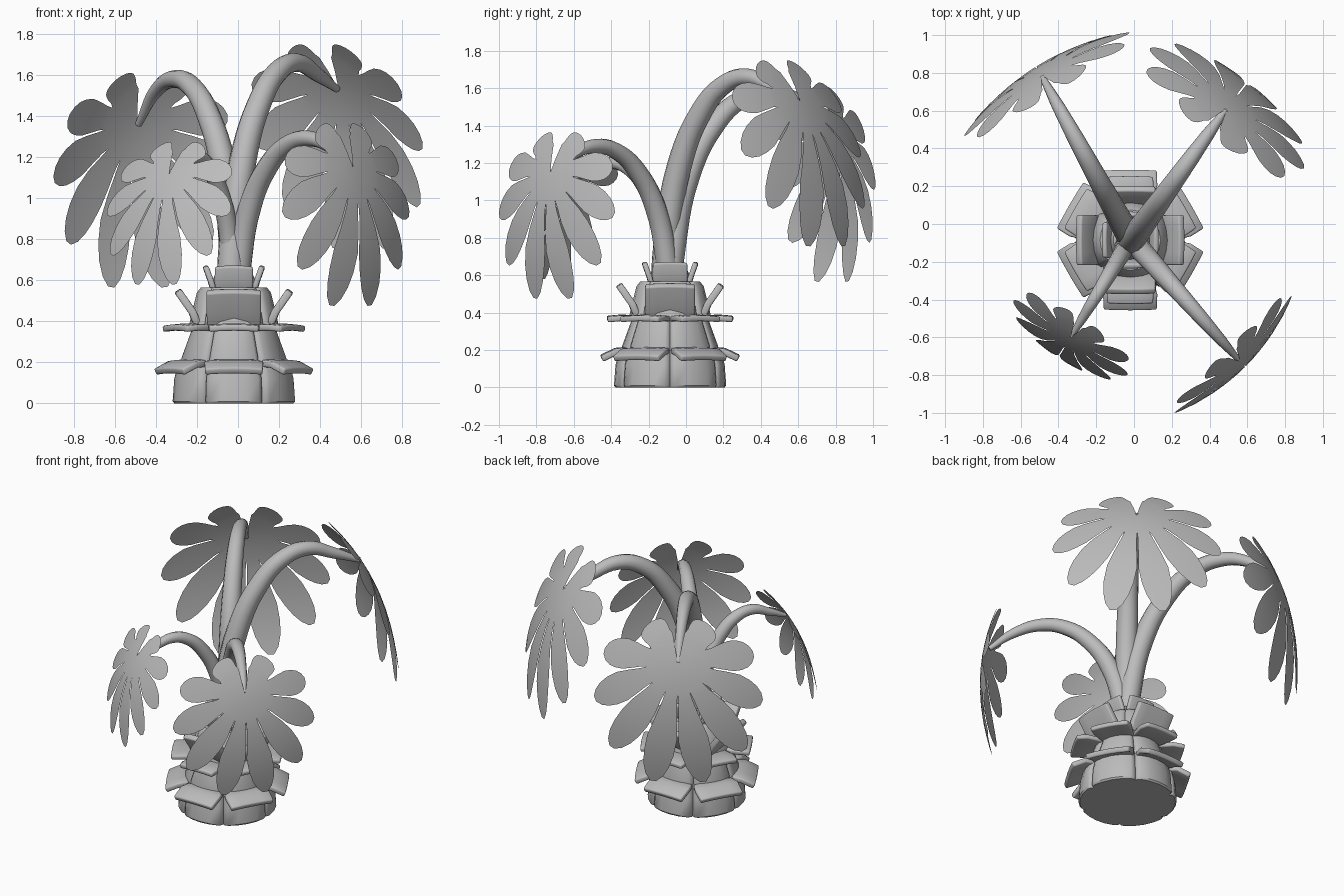
import bpy, bmesh, math
from mathutils import Vector

cube = bpy.data.objects.get("Cube")
if cube:
    bpy.data.objects.remove(cube)

GREY = 0.5
mat = bpy.data.materials.new("plain_grey")
mat.use_nodes = True
mat.diffuse_color = (GREY, GREY, GREY, 1)
mat.node_tree.nodes["Principled BSDF"].inputs["Base Color"].default_value = (GREY, GREY, GREY, 1)

AXIS = Vector((-0.02, -0.085, 0))  # trunk centre line


def finish(name, bm, sharp=40, modifiers=()):
    bmesh.ops.recalc_face_normals(bm, faces=bm.faces)
    mesh = bpy.data.meshes.new(name)
    bm.to_mesh(mesh)
    bm.free()
    mesh.materials.append(mat)
    obj = bpy.data.objects.new(name, mesh)
    bpy.context.collection.objects.link(obj)
    for kind, settings in modifiers:
        mod = obj.modifiers.new(kind.title(), kind)
        for key, value in settings.items():
            setattr(mod, key, value)
    smooth(obj, sharp)


def smooth(obj, sharp):
    bpy.ops.object.select_all(action="DESELECT")
    obj.select_set(True)
    bpy.context.view_layer.objects.active = obj
    bpy.ops.object.shade_smooth_by_angle(angle=math.radians(sharp))


def grid_faces(bm, rows, closed=False):
    for a, b in zip(rows, rows[1:]):
        for i in range(len(a) if closed else len(a) - 1):
            j = (i + 1) % len(a)
            bm.faces.new((a[i], a[j], b[j], b[i]))


def trunk_ring(name, panels, turn, profile):
    """Lathed tier whose wall dips into a groove between neighbouring panels."""
    bm = bmesh.new()
    steps = [0.0, 0.03, 0.1, 0.3, 0.5, 0.7, 0.9, 0.97]
    dips = [0.92, 0.97, 1, 1, 1, 1, 1, 0.97]
    rows = []
    for r, z in profile:
        row = []
        for p in range(panels):
            for s, d in zip(steps, dips):
                a = math.radians(turn) + (p + s - 0.5) * math.tau / panels
                row.append(bm.verts.new(AXIS + Vector((r * d * math.cos(a), r * d * math.sin(a), z))))
        rows.append(row)
    grid_faces(bm, rows, True)
    bm.faces.new(rows[0])
    bm.faces.new(rows[-1])
    finish(name, bm)


def husk(name, angle, path, thick):
    """Bevelled plate that follows a (radius, height, half width) path."""
    bm = bmesh.new()
    out = Vector((math.cos(angle), math.sin(angle), 0))
    side = Vector((-out.y, out.x, 0))
    rows = []
    for r, z, w in path:
        rows.append([bm.verts.new(AXIS + out * (r - 0.004 * k * k) + side * w * k + Vector((0, 0, z - 0.006 * k * k)))
                     for k in (-1, -0.5, 0, 0.5, 1)])
    grid_faces(bm, rows)
    finish(name, bm, 50, [("SOLIDIFY", dict(thickness=thick, offset=0)),
                          ("BEVEL", dict(width=0.009, segments=2, limit_method="ANGLE"))])


# Trunk: tiers of body and flaring husks
TIERS = [
    ("lower", 6, 30, [(0.292, 0), (0.3, 0.01), (0.292, 0.12), (0.272, 0.2)],
     [(0.23, 0.2, 0.125), (0.29, 0.195, 0.143), (0.368, 0.158, 0.14)], 0.034),
    ("middle", 6, 30, [(0.255, 0.19), (0.257, 0.22), (0.213, 0.34), (0.2, 0.38)],
     [(0.17, 0.372, 0.1), (0.27, 0.374, 0.125), (0.338, 0.368, 0.12)], 0.03),
    ("upper", 4, 0, [(0.22, 0.37), (0.21, 0.42), (0.18, 0.54), (0.16, 0.565)],
     [(0.18, 0.39, 0.13), (0.205, 0.45, 0.133), (0.275, 0.55, 0.133)], 0.038),
    ("crown", 4, 0, [(0.12, 0.55), (0.115, 0.58), (0.09, 0.63)],
     [(0.1, 0.55, 0.09), (0.115, 0.6, 0.094), (0.14, 0.67, 0.092)], 0.028),
]
for label, count, turn, body, path, thick in TIERS:
    trunk_ring(label + "_trunk", count, turn, body)
    for i in range(count):
        husk(f"{label}_husk_{i + 1}", math.radians(turn) + i * math.tau / count, path, thick)


# Stem: tapered arching tube
ARCH = [(0, 0, 1), (0.03, 0.27, 1), (0.12, 0.6, 0.95), (0.27, 0.83, 0.85),
        (0.44, 0.96, 0.75), (0.62, 1, 0.65), (0.82, 0.95, 0.5)]


def stem(name, base, end, peak, radius):
    pts = [(base.lerp(Vector((end.x, end.y, base.z)), f) + Vector((0, 0, g * (peak - base.z))), r) for f, g, r in ARCH]
    pts.append((end, 0.25))
    curve = bpy.data.curves.new(name, "CURVE")
    curve.dimensions = "3D"
    curve.bevel_depth = radius
    curve.bevel_resolution = 4
    curve.resolution_u = 5
    curve.use_fill_caps = True
    spline = curve.splines.new("BEZIER")
    spline.bezier_points.add(len(pts) - 1)
    for bp, (co, r) in zip(spline.bezier_points, pts):
        bp.co, bp.radius = co, r
        bp.handle_left_type = bp.handle_right_type = "AUTO"
    curve.materials.append(mat)
    obj = bpy.data.objects.new(name, curve)
    bpy.context.collection.objects.link(obj)
    bpy.ops.object.select_all(action="DESELECT")
    obj.select_set(True)
    bpy.context.view_layer.objects.active = obj
    bpy.ops.object.convert(target="MESH")
    smooth(bpy.context.object, 50)


# Fan leaf: five leaflets per side as (axis angle from straight down, half sector, length, half width)
LEAFLETS = [(11.5, 11.5, 1.45, 0.18), (38, 15, 1.24, 0.185), (69, 16, 1.03, 0.185),
            (102, 17, 0.88, 0.175), (144, 25, 0.58, 0.165)]
OUTLINE = [(0.1, 0.9), (0.3, 0.97), (0.5, 1), (0.68, 0.97), (0.82, 0.83), (0.93, 0.57), (1, 0.2)]
WEB = 0.36  # radius inside which the leaflets are joined


def leaf(name, centre, out, size, tilt):
    side = Vector((-out.y, out.x, 0))
    t = math.radians(tilt)
    down = out * math.sin(t) - Vector((0, 0, math.cos(t)))
    normal = out * math.cos(t) + Vector((0, 0, math.sin(t)))
    bm = bmesh.new()

    def point(u, v):
        v += 0.1 * u * u
        return bm.verts.new(centre + size * (side * u + down * v - normal * 0.21 * (u * u + v * v)))

    for mirror in (-1, 1):
        for axis, half, length, width in LEAFLETS:
            a, spread = math.radians(axis), math.radians(half)
            rows = []
            for r in (WEB / 2, WEB):
                rows.append([point(mirror * r * math.sin(a + k * spread), r * math.cos(a + k * spread))
                             for k in (-1, 0, 1)])
            for s, w in OUTLINE:
                r = WEB + s * (length - WEB)
                h = min(w * width, r * math.tan(spread) - 0.009)
                rows.append([point(mirror * (r * math.sin(a) + k * h * math.cos(a)),
                                   r * math.cos(a) - k * h * math.sin(a)) for k in (-1, 0, 1)])
            grid_faces(bm, rows)
            hub = point(0, 0)
            for i in (0, 1):
                bm.faces.new((hub, rows[0][i + 1], rows[0][i]))
    bmesh.ops.remove_doubles(bm, verts=bm.verts, dist=0.0005)
    finish(name, bm, 60)


# Four fronds: stem foot offset, leaf centre, facing, stem peak, stem radius, leaf size, leaf tilt
FRONDS = [
    ("back_right", (0.01, -0.01), (-0.49, 0.785, 1.36), 122, 1.58, 0.068, 0.53, 17),
    ("back_left", (-0.02, -0.04), (0.49, 0.61, 1.53), 52, 1.66, 0.07, 0.53, 30),
    ("front_left", (0.01, 0), (0.56, -0.725, 1.15), -45, 1.29, 0.06, 0.45, 16),
    ("front_right", (0, 0), (-0.335, -0.6, 1.12), 237, 1.2, 0.05, 0.37, 30),
]
for label, foot, centre, facing, peak, radius, size, tilt in FRONDS:
    centre = Vector(centre)
    out = Vector((math.cos(math.radians(facing)), math.sin(math.radians(facing)), 0))
    stem(label + "_stem", AXIS + Vector((*foot, 0.45)), centre - out * 0.012, peak, radius)
    leaf(label + "_leaf", centre, out, size, tilt)
